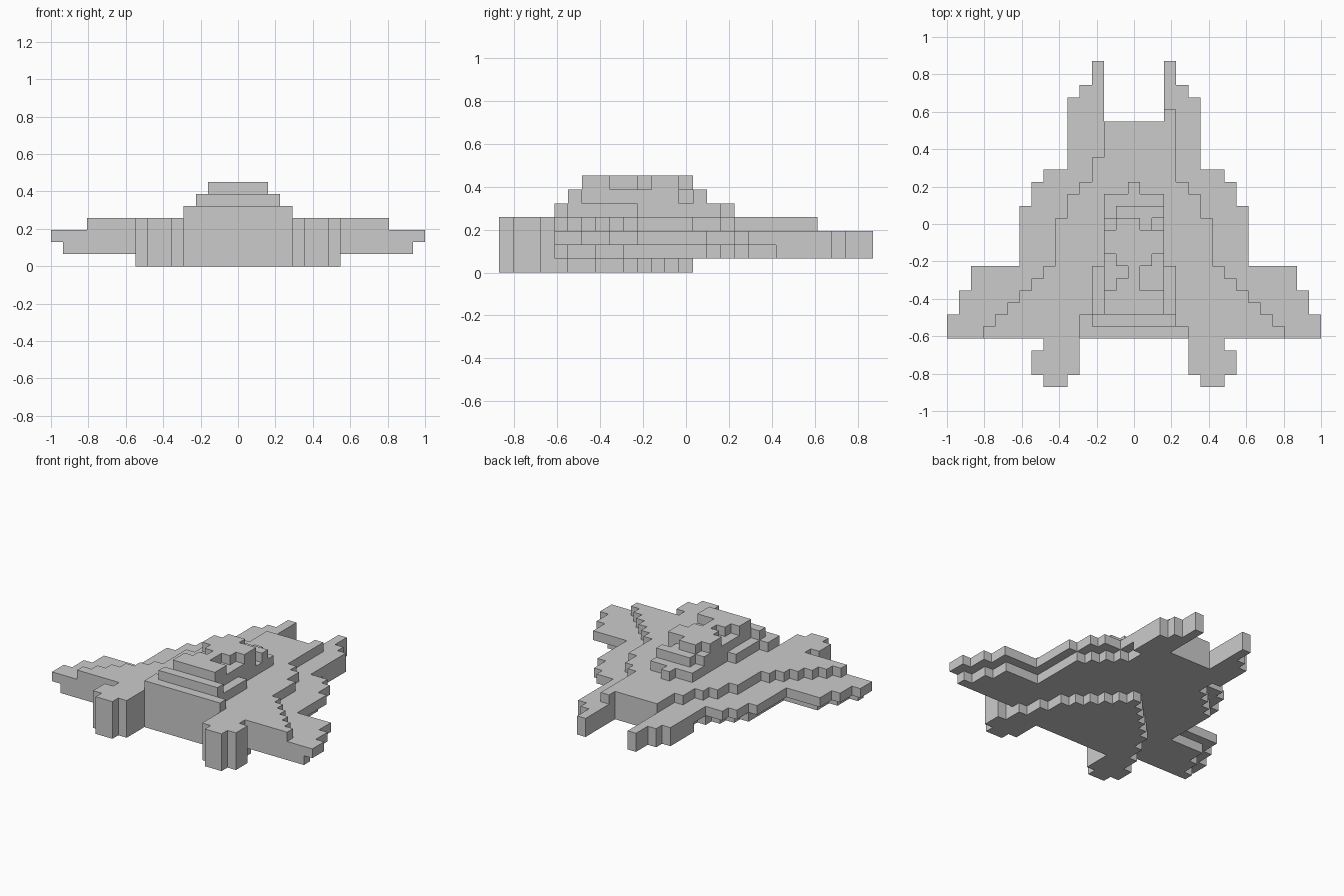
import bpy, bmesh
from mathutils import Vector

if "Cube" in bpy.data.objects:
    bpy.data.objects.remove(bpy.data.objects["Cube"])

U = 2 / 31          # block size
parts = {}          # part name -> set of occupied blocks


def fill(part, layers, y0, y1, x0, x1):
    """Fill a box of blocks; all limits inclusive."""
    cells = parts.setdefault(part, set())
    for z in layers:
        for y in range(y0, y1 + 1):
            for x in range(x0, x1 + 1):
                cells.add((x, y, z))


def taper(part, layers, y0, steps):
    """Centred plan made of (last row, half width) steps, from rear to nose."""
    for y1, w in steps:
        fill(part, layers, y0, y1, -w, w)
        y0 = y1 + 1


# belly keel, narrowing to a point
taper("belly", [0], -9, [(-9, 7), (-7, 6), (-5, 5), (-4, 4), (-3, 3), (-2, 2), (-1, 1), (0, 0)])

# wings: inset underside and full-width plate
taper("wing_underside", [1], -9, [(-9, 14), (-7, 13), (-5, 12), (1, 8), (2, 7), (3, 6), (4, 5), (6, 4), (8, 5)])
taper("wing_plate", [2], -9, [(-8, 15), (-6, 14), (-4, 13), (1, 9), (3, 8), (4, 7), (8, 5)])

# raised upper deck with its uneven nose ridge
taper("upper_deck", [3], -9, [(-9, 12), (-8, 11), (-7, 10), (-6, 9), (-5, 8), (-4, 7),
                              (0, 6), (2, 5), (3, 4), (5, 3), (8, 2)])
fill("upper_deck", [3], 6, 9, 3, 3)

# mirrored nose prongs and engines, as (rows, inner, outer)
for s, side in ((-1, "left"), (1, "right")):
    def pair(part, layers, y0, y1, a, b):
        fill(f"{side}_{part}", layers, y0, y1, min(s * a, s * b), max(s * a, s * b))
    for y0, y1, outer in ((9, 10, 5), (11, 11, 4), (12, 13, 3)):
        pair("prong", [1, 2], y0, y1, 3, outer)
    for y0, y1, a, b in ((-10, -10, 5, 7), (-12, -11, 5, 8), (-13, -13, 6, 7)):
        pair("engine", range(4), y0, y1, a, b)

# cabin base
taper("cabin_base", [4], -9, [(-9, 4), (-4, 3), (2, 2), (3, 0)])
fill("cabin_base", [4], -8, -8, -4, -4)

# cabin body
taper("cabin_body", [5], -8, [(-8, 3), (-1, 2)])
fill("cabin_body", [5], 0, 0, -2, 1)
fill("cabin_body", [5], 1, 1, -1, 2)

# cabin roof with side notches
taper("cabin_roof", [6], -7, [(-6, 2), (-5, 1), (-4, 0), (-3, 1), (-1, 2)])
fill("cabin_roof", [6], 0, 0, -1, 0)
parts["cabin_roof"] -= {(1, -5, 6)}

# skin each part, leaving out faces buried against other blocks
solid = set().union(*parts.values())
for name, cells in parts.items():
    bm = bmesh.new()
    for c in sorted(cells):
        for axis in range(3):
            for sign in (-1, 1):
                n = [0, 0, 0]
                n[axis] = sign
                if tuple(c[i] + n[i] for i in range(3)) in solid:
                    continue
                a, b = Vector((0, 0, 0)), Vector((0, 0, 0))
                a[(axis + 1) % 3] = b[(axis + 2) % 3] = 0.5
                mid = Vector(c) + Vector(n) * 0.5 + Vector((0, 0, 0.5))
                loop = [mid - a - b, mid + a - b, mid + a + b, mid - a + b]
                bm.faces.new([bm.verts.new(p * U) for p in loop[::sign]])
    bmesh.ops.remove_doubles(bm, verts=bm.verts, dist=U * 0.01)
    bmesh.ops.dissolve_limit(bm, angle_limit=0.01, verts=bm.verts, edges=bm.edges)
    mesh = bpy.data.meshes.new(name)
    bm.to_mesh(mesh)
    bm.free()
    bpy.context.collection.objects.link(bpy.data.objects.new(name, mesh))
